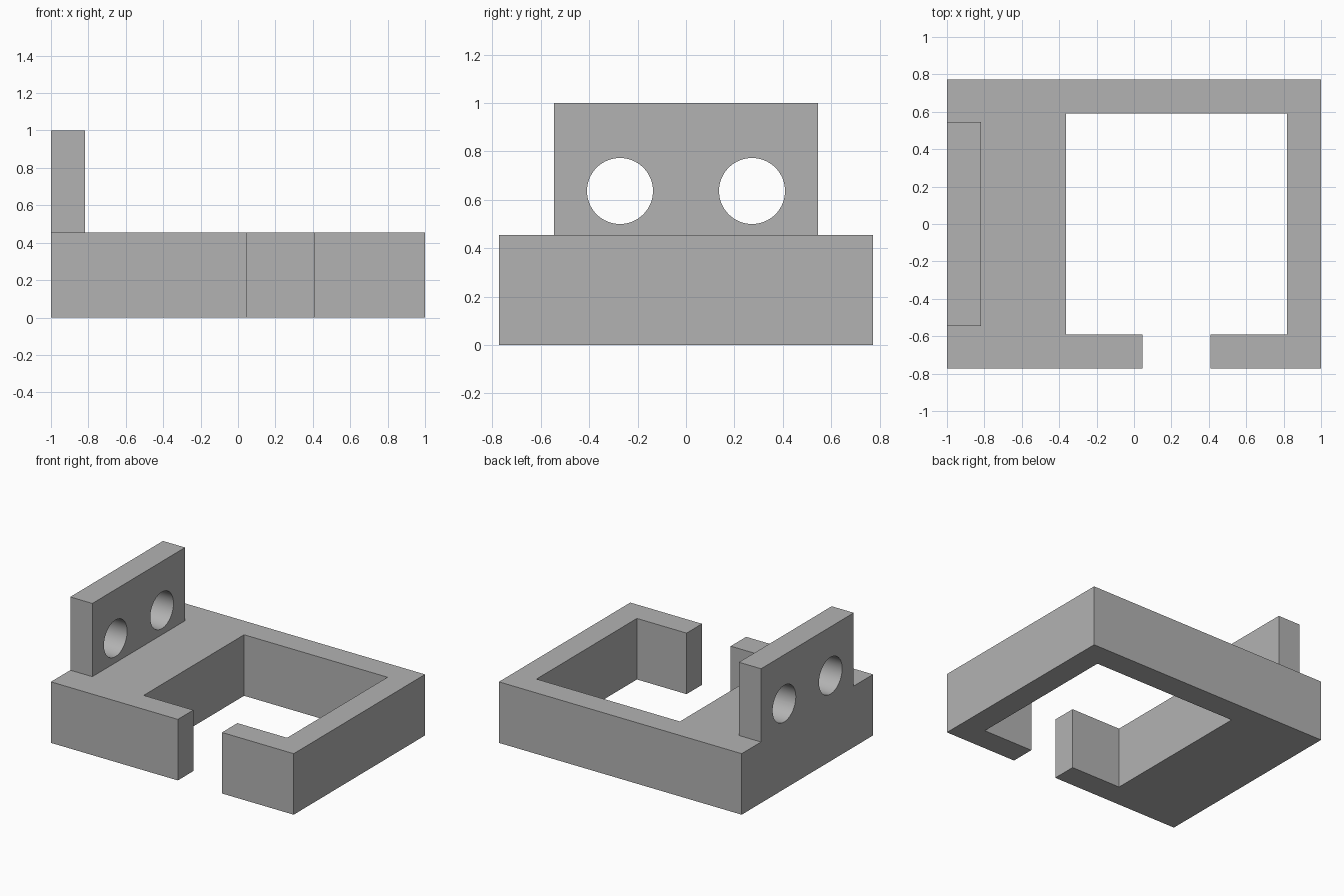
import bpy
import bmesh
from math import radians

cube = bpy.data.objects.get("Cube")
if cube:
    bpy.data.objects.remove(cube, do_unlink=True)

U = 1 / 11  # one design unit

grey = bpy.data.materials.new("plain grey")
grey.use_nodes = True
colour = (0.45, 0.45, 0.45, 1)
grey.diffuse_color = colour
grey.node_tree.nodes["Principled BSDF"].inputs["Base Color"].default_value = colour


def extrude_profile(name, points, z0, z1):
    """Solid prism from a counter-clockwise outline in plan."""
    bm = bmesh.new()
    base = bm.faces.new([bm.verts.new((x * U, y * U, z0 * U)) for x, y in points])
    top = bmesh.ops.extrude_face_region(bm, geom=[base], use_keep_orig=True)
    verts = [v for v in top["geom"] if isinstance(v, bmesh.types.BMVert)]
    bmesh.ops.translate(bm, verts=verts, vec=(0, 0, (z1 - z0) * U))
    bmesh.ops.recalc_face_normals(bm, faces=bm.faces)
    mesh = bpy.data.meshes.new(name)
    bm.to_mesh(mesh)
    bm.free()
    mesh.materials.append(grey)
    obj = bpy.data.objects.new(name, mesh)
    bpy.context.collection.objects.link(obj)
    return obj


# Open frame: wide side on the right, slot through the front wall
extrude_profile("clamp_frame", [
    (-11, -8.5), (0.5, -8.5), (0.5, -6.5), (-4, -6.5), (-4, 6.5), (9, 6.5),
    (9, -6.5), (4.5, -6.5), (4.5, -8.5), (11, -8.5), (11, 8.5), (-11, 8.5)], 0, 5)

# Upright mounting plate
plate = extrude_profile("mounting_plate", [(-11, -6), (-9, -6), (-9, 6), (-11, 6)], 5, 11)

# Two round screw holes
for side, y in (("right", -3), ("left", 3)):
    bpy.ops.mesh.primitive_cylinder_add(
        vertices=64, radius=1.5 * U, depth=4 * U,
        location=(-10 * U, y * U, 7 * U), rotation=(0, radians(90), 0))
    cutter = bpy.context.object
    cutter.name = side + "_hole_cutter"
    cutter.data.materials.append(grey)
    cutter.hide_render = True
    cutter.hide_set(True)
    cut = plate.modifiers.new(side + " hole", "BOOLEAN")
    cut.operation = "DIFFERENCE"
    cut.solver = "EXACT"
    cut.object = cutter

# Bake the holes, then smooth their walls
bpy.context.view_layer.update()
baked = bpy.data.meshes.new_from_object(plate.evaluated_get(bpy.context.evaluated_depsgraph_get()))
plate.modifiers.clear()
plate.data = baked
for obj in [o for o in bpy.data.objects if o.name.endswith("_hole_cutter")]:
    bpy.data.objects.remove(obj, do_unlink=True)
bpy.ops.object.select_all(action="DESELECT")
plate.select_set(True)
bpy.context.view_layer.objects.active = plate
bpy.ops.object.shade_smooth_by_angle(angle=radians(30))
